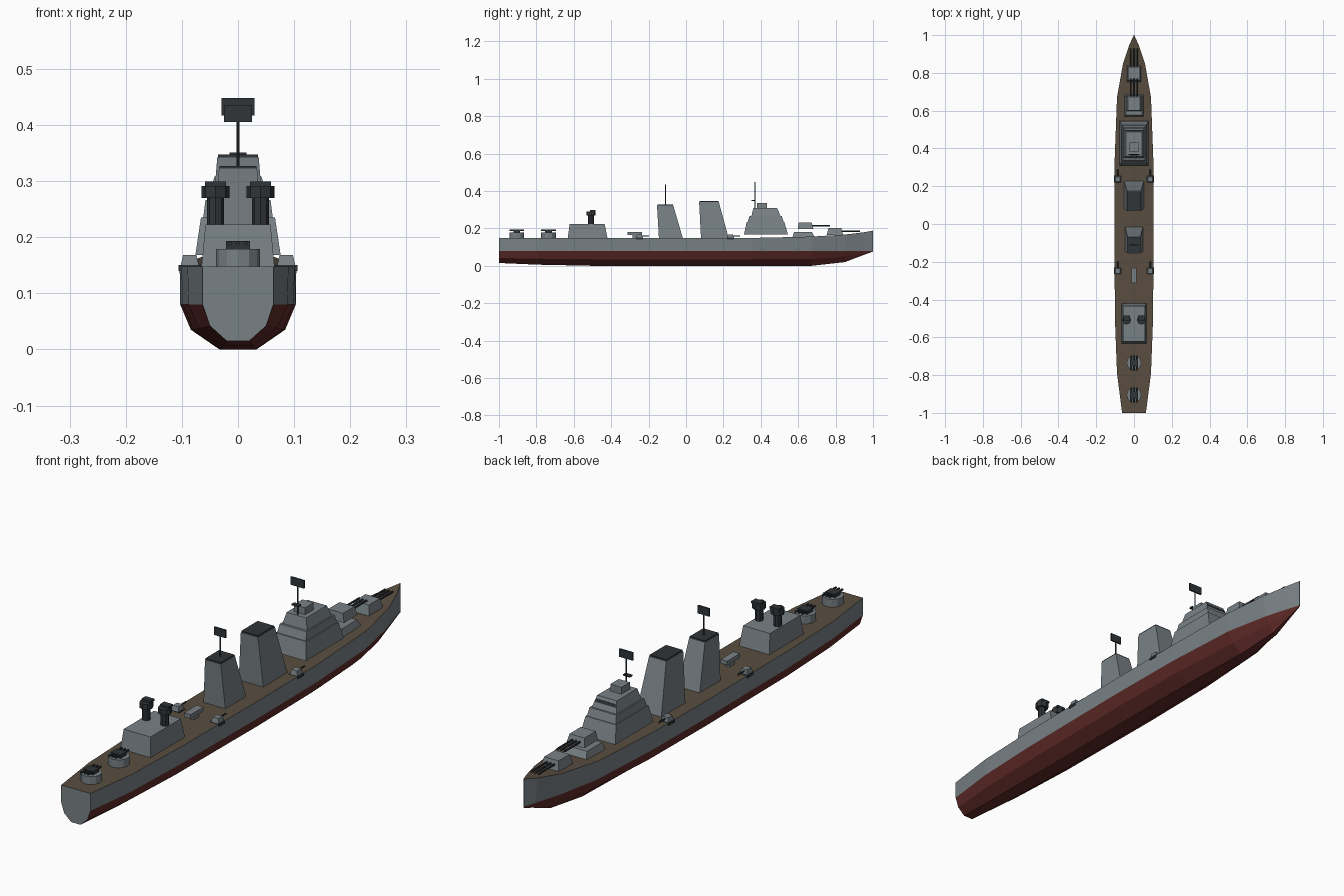
import bpy, bmesh
from mathutils import Matrix

if "Cube" in bpy.data.objects:
    bpy.data.objects.remove(bpy.data.objects["Cube"])


def material(name, rgb):
    m = bpy.data.materials.new(name)
    m.diffuse_color = (*rgb, 1)
    m.use_nodes = True
    m.node_tree.nodes["Principled BSDF"].inputs["Base Color"].default_value = m.diffuse_color
    return m


GREY = material("grey_paint", (0.19, 0.22, 0.235))
DARK = material("dark_metal", (0.03, 0.035, 0.04))
RED = material("red_antifouling", (0.12, 0.025, 0.022))
WOOD = material("deck_wood", (0.10, 0.075, 0.052))


def finish(name, bm, mats):
    bmesh.ops.recalc_face_normals(bm, faces=bm.faces)
    me = bpy.data.meshes.new(name)
    bm.to_mesh(me)
    bm.free()
    for m in mats:
        me.materials.append(m)
    ob = bpy.data.objects.new(name, me)
    bpy.context.collection.objects.link(ob)
    return ob


def frustum(name, bottom, top, mat=GREY, x=0):
    """Tapered block; bottom and top are (half width, y min, y max, z)."""
    bm = bmesh.new()
    rings = [[bm.verts.new((x + sx * h, y, z)) for sx, y in
              ((-1, a), (1, a), (1, b), (-1, b))] for h, a, b, z in (bottom, top)]
    bm.faces.new(rings[0])
    bm.faces.new(rings[1])
    for i in range(4):
        j = (i + 1) % 4
        bm.faces.new((rings[0][i], rings[0][j], rings[1][j], rings[1][i]))
    return finish(name, bm, [mat])


def box(name, x, h, y0, y1, z0, z1, mat=GREY):
    return frustum(name, (h, y0, y1, z0), (h, y0, y1, z1), mat, x)


def drum(name, x, y, z0, z1, r, sides, mat=GREY):
    bm = bmesh.new()
    bmesh.ops.create_cone(bm, cap_ends=True, segments=sides, radius1=r, radius2=r,
                          depth=z1 - z0, matrix=Matrix.Translation((x, y, (z0 + z1) / 2)))
    return finish(name, bm, [mat])


def barrel(name, x, y0, y1, z, r=0.004):
    bm = bmesh.new()
    m = Matrix.Translation((x, (y0 + y1) / 2, z)) @ Matrix.Rotation(1.5708, 4, 'X')
    bmesh.ops.create_cone(bm, cap_ends=True, segments=8, radius1=r, radius2=r,
                          depth=y1 - y0, matrix=m)
    return finish(name, bm, [DARK])


# Hull: y, half widths at deck / waterline / chine / keel, then deck, chine, keel heights
stations = [
    (-1.00, 0.063, 0.063, 0.050, 0.020, 0.148, 0.042, 0.015),
    (-0.79, 0.090, 0.088, 0.070, 0.027, 0.148, 0.038, 0.006),
    (-0.50, 0.101, 0.099, 0.080, 0.031, 0.148, 0.035, 0.000),
    (0.00, 0.104, 0.103, 0.084, 0.033, 0.148, 0.035, 0.000),
    (0.35, 0.102, 0.100, 0.080, 0.031, 0.149, 0.035, 0.000),
    (0.67, 0.090, 0.082, 0.060, 0.022, 0.156, 0.036, 0.000),
    (0.85, 0.058, 0.046, 0.030, 0.010, 0.167, 0.050, 0.020),
    (0.95, 0.024, 0.016, 0.010, 0.004, 0.179, 0.068, 0.058),
    (1.00, 0.001, 0.001, 0.001, 0.001, 0.188, 0.078, 0.076)]
bm = bmesh.new()
rings = []
for y, d, w, c, k, zd, zc, zk in stations:
    half = [(d, zd), (w, 0.08), (c, zc), (k, zk)]
    outline = half + [(-x, z) for x, z in reversed(half)]
    rings.append([bm.verts.new((x, y, z)) for x, z in outline])
for a, b in zip(rings, rings[1:]):
    for i in range(8):
        j = (i + 1) % 8
        f = bm.faces.new((a[i], a[j], b[j], b[i]))
        f.material_index = 2 if i == 7 else (0 if i in (0, 6) else 1)
bm.faces.new(rings[0])
bm.faces.new(rings[-1])
finish("hull", bm, [GREY, RED, WOOD])

# Stepped bridge with window band and upper director
frustum("bridge_lower", (0.076, 0.31, 0.545, 0.168), (0.066, 0.325, 0.525, 0.235))
frustum("bridge_middle", (0.062, 0.33, 0.522, 0.235), (0.058, 0.34, 0.512, 0.266))
frustum("bridge_upper", (0.053, 0.35, 0.505, 0.266), (0.042, 0.36, 0.487, 0.308))
frustum("bridge_windows", (0.046, 0.47, 0.498, 0.286), (0.043, 0.47, 0.494, 0.296), DARK)
box("bridge_director", 0, 0.024, 0.38, 0.432, 0.308, 0.335)

# Raked funnels with dark caps
frustum("forward_funnel", (0.053, 0.08, 0.228, 0.148), (0.037, 0.07, 0.175, 0.342))
box("forward_funnel_cap", 0, 0.036, 0.072, 0.173, 0.342, 0.347, DARK)
frustum("aft_funnel", (0.047, -0.145, -0.017, 0.148), (0.034, -0.155, -0.068, 0.322))
box("aft_funnel_cap", 0, 0.033, -0.153, -0.07, 0.322, 0.327, DARK)

# Masts with flat radar panels
for label, y, z0, z1, w in (("forward", 0.368, 0.308, 0.45, 0.029), ("aft", -0.11, 0.322, 0.438, 0.025)):
    drum(label + "_mast", 0, y, z0, z1 - 0.005, 0.0025, 8, DARK)
    box(label + "_radar", 0, w, y - 0.003, y + 0.003, z1 - 0.033, z1 - 0.002, DARK)
box("forward_mast_yard", 0, 0.015, 0.351, 0.368, 0.346, 0.351, DARK)

# Aft deckhouse with twin fire directors
frustum("aft_deckhouse", (0.065, -0.632, -0.42, 0.148), (0.058, -0.622, -0.435, 0.223))
for side, x in (("left", -0.04), ("right", 0.04)):
    drum(side + "_director_post", x, -0.508, 0.222, 0.27, 0.015, 8, DARK)
    drum(side + "_director_head", x, -0.508, 0.27, 0.291, 0.025, 8, DARK)
    box(side + "_director_sight", x, 0.019, -0.512, -0.485, 0.291, 0.299, DARK)

# Bow turrets with triple guns
frustum("raised_turret_base", (0.051, 0.57, 0.688, 0.154), (0.043, 0.578, 0.672, 0.182))
frustum("raised_turret", (0.039, 0.598, 0.682, 0.197), (0.032, 0.602, 0.672, 0.231))
frustum("bow_turret", (0.038, 0.752, 0.84, 0.164), (0.031, 0.762, 0.83, 0.202))
for i, x in enumerate((-0.016, 0, 0.016)):
    barrel(f"raised_gun_{i}", x, 0.67, 0.77, 0.213)
    barrel(f"bow_gun_{i}", x, 0.825, 0.93, 0.186)

# Round stern mounts with triple guns
for label, y in (("inner", -0.735), ("outer", -0.905)):
    drum(label + "_stern_mount", 0, y, 0.147, 0.179, 0.039, 12)
    box(label + "_stern_breech", 0, 0.021, y - 0.018, y + 0.018, 0.179, 0.193, DARK)
    for i, x in enumerate((-0.014, 0, 0.014)):
        barrel(f"{label}_stern_gun_{i}", x, y - 0.04, y + 0.04, 0.189)

# Four side guns at the deck edge
for end, y in (("forward", 0.238), ("aft", -0.248)):
    for side, x in (("left", -0.086), ("right", 0.086)):
        name = f"{end}_{side}_side"
        box(name + "_platform", x, 0.02, y - 0.018, y + 0.018, 0.14, 0.15, DARK)
        frustum(name + "_gun_mount", (0.016, y - 0.018, y + 0.016, 0.15),
                (0.012, y - 0.014, y + 0.012, 0.168), GREY, x)
        barrel(name + "_gun", x, y + 0.01, y + 0.05, 0.16, 0.003)

# Torpedo launcher amidships
box("torpedo_pedestal", 0, 0.01, -0.285, -0.255, 0.147, 0.165)
box("torpedo_launcher", 0, 0.014, -0.312, -0.234, 0.164, 0.18)
